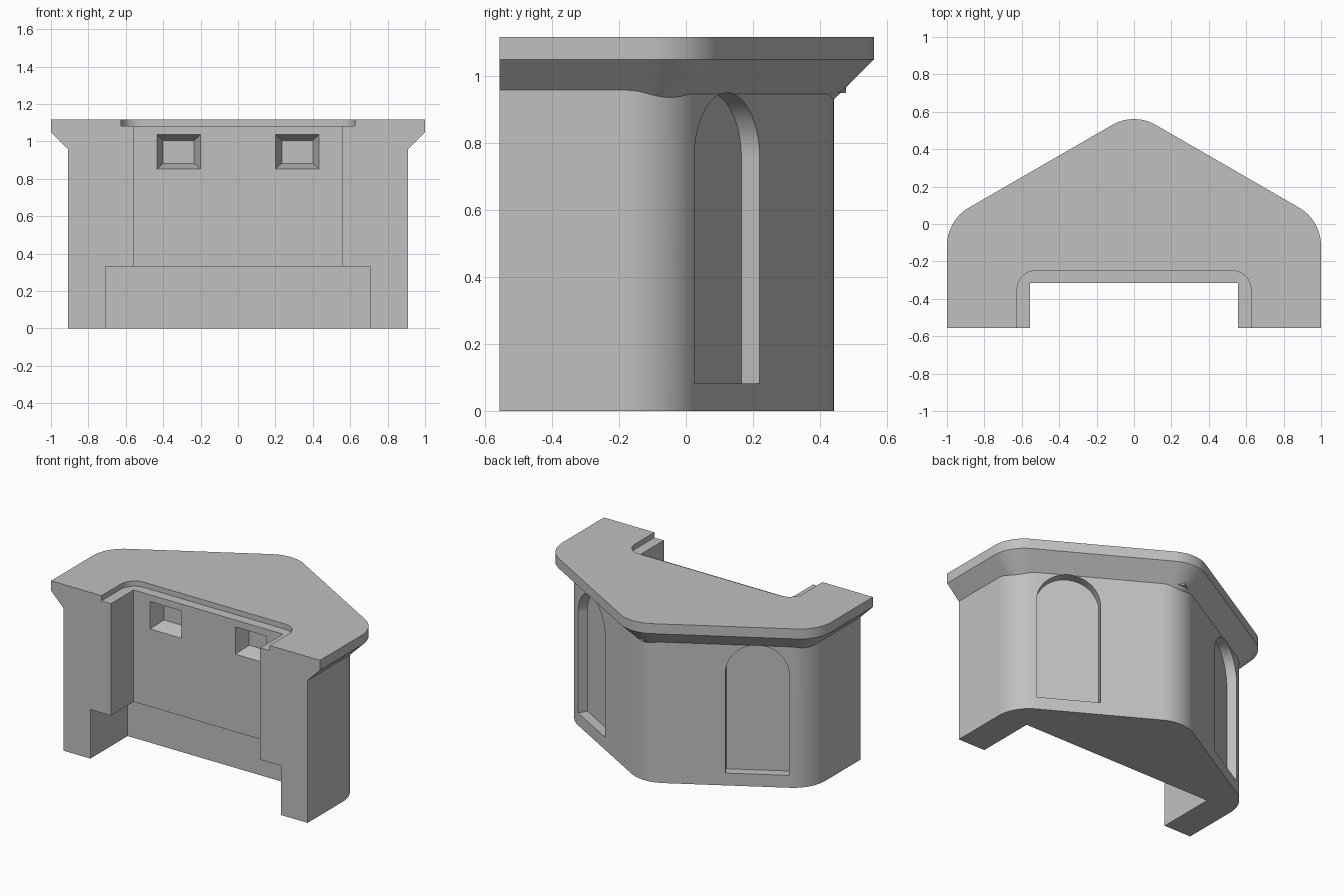
import bpy
import bmesh
import math
from mathutils import Vector, Matrix

cube = bpy.data.objects.get("Cube")
if cube:
    bpy.data.objects.remove(cube, do_unlink=True)

FRONT = -0.557
SLOPE = math.tan(math.radians(30))

stone = bpy.data.materials.new("grey stone")
stone.use_nodes = True
GREY = (0.53, 0.53, 0.53, 1)
stone.diffuse_color = GREY
stone.node_tree.nodes["Principled BSDF"].inputs["Base Color"].default_value = GREY


def loft(name, rings):
    """Closed solid skinned through rings of equal point count."""
    bm = bmesh.new()
    loops = [[bm.verts.new(p) for p in ring] for ring in rings]
    for a, b in zip(loops, loops[1:]):
        for i in range(len(a)):
            j = (i + 1) % len(a)
            bm.faces.new((a[i], a[j], b[j], b[i]))
    bm.faces.new(loops[0][::-1])
    bm.faces.new(loops[-1])
    bmesh.ops.recalc_face_normals(bm, faces=bm.faces)
    mesh = bpy.data.meshes.new(name)
    bm.to_mesh(mesh)
    bm.free()
    obj = bpy.data.objects.new(name, mesh)
    bpy.context.collection.objects.link(obj)
    mesh.materials.append(stone)
    return obj


def at(points, z):
    return [(x, y, z) for x, y in points]


def prism(name, points, z0, z1):
    return loft(name, [at(points, z0), at(points, z1)])


def rect(x0, x1, y0, y1):
    return [(x0, y0), (x1, y0), (x1, y1), (x0, y1)]


def arc(cx, cy, r, a0, a1, n=20):
    angles = [math.radians(a0 + (a1 - a0) * i / n) for i in range(n + 1)]
    return [(cx + r * math.cos(a), cy + r * math.sin(a)) for a in angles]


def plan(half_width, peak, r):
    """Pointed plan with a straight front; side and back corners rounded."""
    shoulder = peak - half_width * SLOPE
    side = arc(half_width - r, shoulder - r * SLOPE, r, 0, 60)
    back = arc(0, peak - r / math.cos(math.radians(30)), r, 60, 120)
    mirror = [(-x, y) for x, y in reversed(side)]
    return [(half_width, FRONT)] + side + back + mirror + [(-half_width, FRONT)]


def cornice_ring(inset, z):
    return at(plan(1 - inset, 0.597 - inset / math.cos(math.radians(30)),
                   0.235 - inset), z)


def combine(target, other, operation):
    mod = target.modifiers.new(operation.lower(), "BOOLEAN")
    mod.operation = operation
    mod.solver = "EXACT"
    mod.object = other
    other.hide_render = True
    bpy.context.view_layer.objects.active = target
    bpy.ops.object.modifier_apply(modifier=mod.name)
    bpy.data.objects.remove(other, do_unlink=True)


# Wall body
wall = prism("tower_wall", plan(0.908, 0.478, 0.24), 0, 1.02)

# Flared cornice and roof slab
cornice = loft("cornice", [cornice_ring(0.13, 0.92), cornice_ring(0, 1.05),
                           cornice_ring(0, 1.117)])
combine(wall, cornice, "UNION")

# Small pointed block under the cornice at the back corner
tip = prism("corner_block", [(-0.13, 0.403), (0, 0.4), (0.13, 0.403), (0, 0.478)],
            0.95, 1.03)
combine(wall, tip, "UNION")

# Front recess: upper opening, wider base, rounded rebate in the roof
combine(wall, prism("opening_cutter", rect(-0.555, 0.555, -0.8, -0.315), 0.2, 1.3),
        "DIFFERENCE")
combine(wall, prism("base_cutter", rect(-0.708, 0.708, -0.8, -0.16), -0.1, 0.33),
        "DIFFERENCE")
rebate = ([(-0.625, -0.8), (0.625, -0.8)] + arc(0.525, -0.35, 0.1, 0, 90)
          + arc(-0.525, -0.35, 0.1, 90, 180))
combine(wall, prism("rebate_cutter", rebate, 1.082, 1.3), "DIFFERENCE")


def window_ring(cx, half_w, half_h, y):
    return [(cx + sx * half_w, y, 0.944 + sz * half_h)
            for sx, sz in ((-1, -1), (1, -1), (1, 1), (-1, 1))]


for s in (-1, 1):
    # Tapered window pockets in the recess wall
    pocket = loft("window_cutter", [window_ring(s * 0.317, 0.117, 0.092, -0.315 - 0.001),
                                    window_ring(s * 0.317, 0.083, 0.061, -0.215)])
    combine(wall, pocket, "DIFFERENCE")

    # Arched niches in the angled back walls
    r = 0.195
    profile = [(-r, 0.083), (r, 0.083)] + arc(0, 0.95 - r, r, 0, 180, 36)
    along = Vector((-s * math.cos(math.radians(30)), 0.5, 0))
    out = Vector((s * 0.5, math.cos(math.radians(30)), 0))
    centre = Vector((s * 0.616, 0.478 - 0.616 * SLOPE, 0))
    rings = [[centre + along * u + out * d + Vector((0, 0, z)) for u, z in profile]
             for d in (-0.063, 0.012)]
    combine(wall, loft("niche_cutter", rings), "DIFFERENCE")

# Smooth the rounded corners, keep hard edges
bpy.ops.object.select_all(action="DESELECT")
wall.select_set(True)
bpy.context.view_layer.objects.active = wall
bpy.ops.object.shade_smooth_by_angle(angle=math.radians(25))
weighted = wall.modifiers.new("weighted_normals", "WEIGHTED_NORMAL")
weighted.keep_sharp = True
